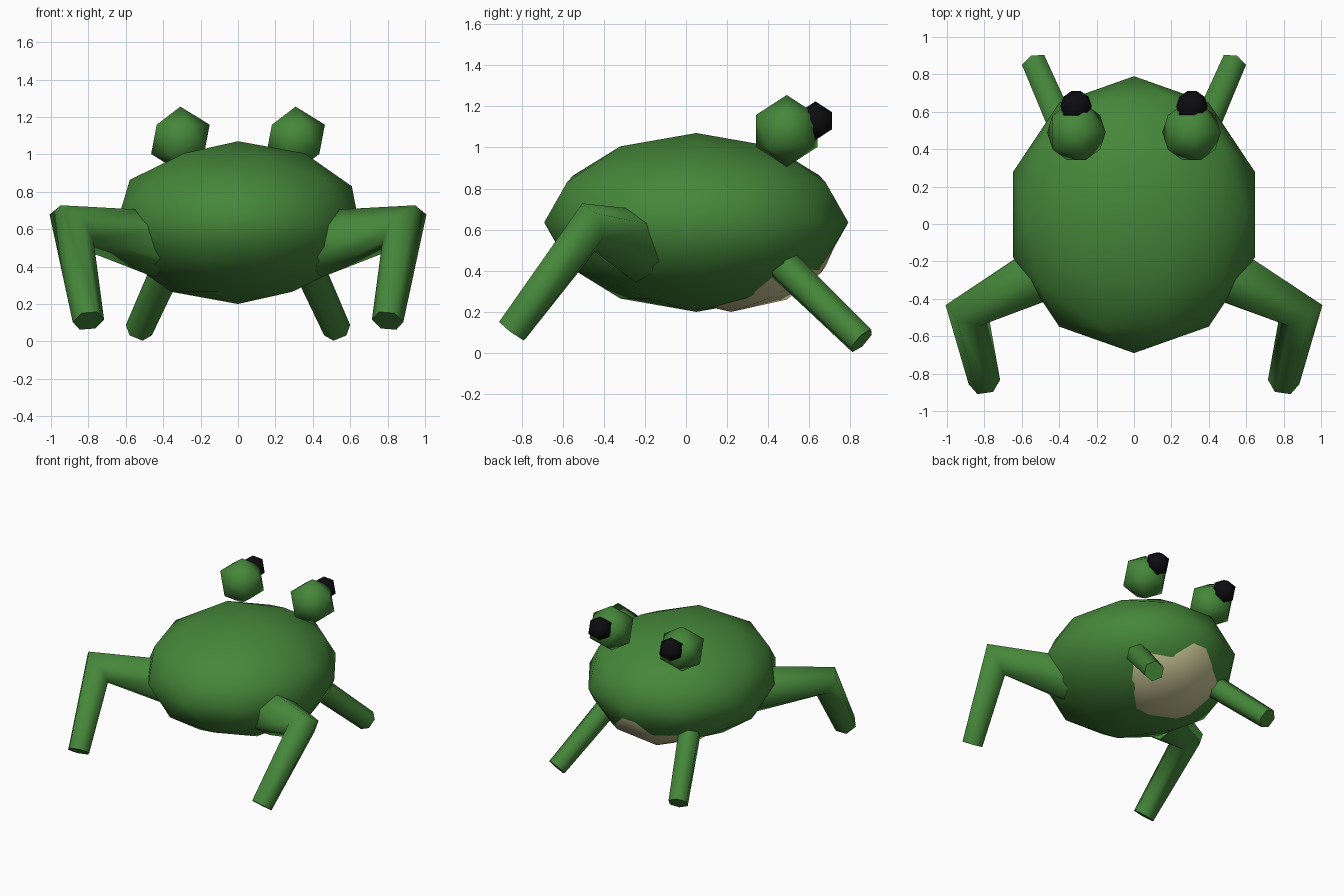
import bpy
import bmesh
import math
from mathutils import Vector

cube = bpy.data.objects.get("Cube")
if cube:
    bpy.data.objects.remove(cube, do_unlink=True)


def material(name, color):
    mat = bpy.data.materials.new(name)
    mat.use_nodes = True
    mat.diffuse_color = (*color, 1)
    bsdf = next(n for n in mat.node_tree.nodes if n.type == "BSDF_PRINCIPLED")
    bsdf.inputs["Base Color"].default_value = (*color, 1)
    bsdf.inputs["Roughness"].default_value = 0.8
    return mat


green = material("leaf green", (0.06, 0.24, 0.042))
cream = material("belly cream", (0.58, 0.56, 0.30))
black = material("pupil black", (0.004, 0.004, 0.005))


def smooth(obj):
    bpy.ops.object.select_all(action="DESELECT")
    obj.select_set(True)
    bpy.context.view_layer.objects.active = obj
    bpy.ops.object.shade_smooth_by_angle(angle=math.radians(65))


def ball(name, center, size, detail, mat):
    """Low-poly icosphere stretched to an ellipsoid."""
    bpy.ops.mesh.primitive_ico_sphere_add(subdivisions=detail, radius=1, location=center)
    obj = bpy.context.object
    obj.name = name
    obj.scale = size
    obj.data.materials.append(mat)
    smooth(obj)


def limb(name, points, radii, mat, sides=6):
    """Tapered tube through the points, mitred at each bend and capped."""
    pts = [Vector(p) for p in points]
    dirs = [(b - a).normalized() for a, b in zip(pts, pts[1:])]
    side = dirs[0].cross(Vector((0, 0, 1))).normalized()
    up = side.cross(dirs[0])
    bm = bmesh.new()
    rings = []
    offsets = []
    for k in range(sides):
        a = math.tau * (k + 0.5) / sides
        offsets.append(side * math.cos(a) + up * math.sin(a))
    for i, (p, r) in enumerate(zip(pts, radii)):
        along = dirs[max(i - 1, 0)]
        ahead = dirs[min(i, len(dirs) - 1)]
        normal = (along + ahead).normalized()
        # Slide each corner along the incoming segment onto the mitre plane
        ring = [o - along * (o.dot(normal) / along.dot(normal)) for o in offsets]
        rings.append([bm.verts.new(p + o * r) for o in ring])
        turn = along.rotation_difference(ahead)
        offsets = [turn @ o for o in offsets]
    for low, high in zip(rings, rings[1:]):
        for k in range(sides):
            n = (k + 1) % sides
            bm.faces.new((low[k], low[n], high[n], high[k]))
    bm.faces.new(rings[0])
    bm.faces.new(rings[-1])
    bmesh.ops.recalc_face_normals(bm, faces=bm.faces)
    mesh = bpy.data.meshes.new(name)
    bm.to_mesh(mesh)
    bm.free()
    mesh.materials.append(mat)
    obj = bpy.data.objects.new(name, mesh)
    bpy.context.collection.objects.link(obj)
    smooth(obj)


# Body and the belly patch that pokes out underneath
ball("body", (0, 0.05, 0.635), (0.68, 0.74, 0.435), 2, green)
ball("belly", (0, 0.22, 0.6), (0.54, 0.54, 0.4), 2, cream)

# Paired eyes and legs
for label, s in (("left", 1), ("right", -1)):
    ball(f"{label}_eye", (s * 0.308, 0.49, 1.08), (0.175,) * 3, 1, green)
    ball(f"{label}_pupil", (s * 0.31, 0.63, 1.13), (0.094,) * 3, 1, black)
    limb(f"{label}_arm",
         [(s * 0.34, 0.42, 0.48), (s * 0.53, 0.855, 0.06)],
         [0.085, 0.075], green)
    limb(f"{label}_hind_leg",
         [(s * 0.42, -0.23, 0.52), (s * 0.89, -0.475, 0.61), (s * 0.80, -0.845, 0.11)],
         [0.18, 0.105, 0.085], green)
